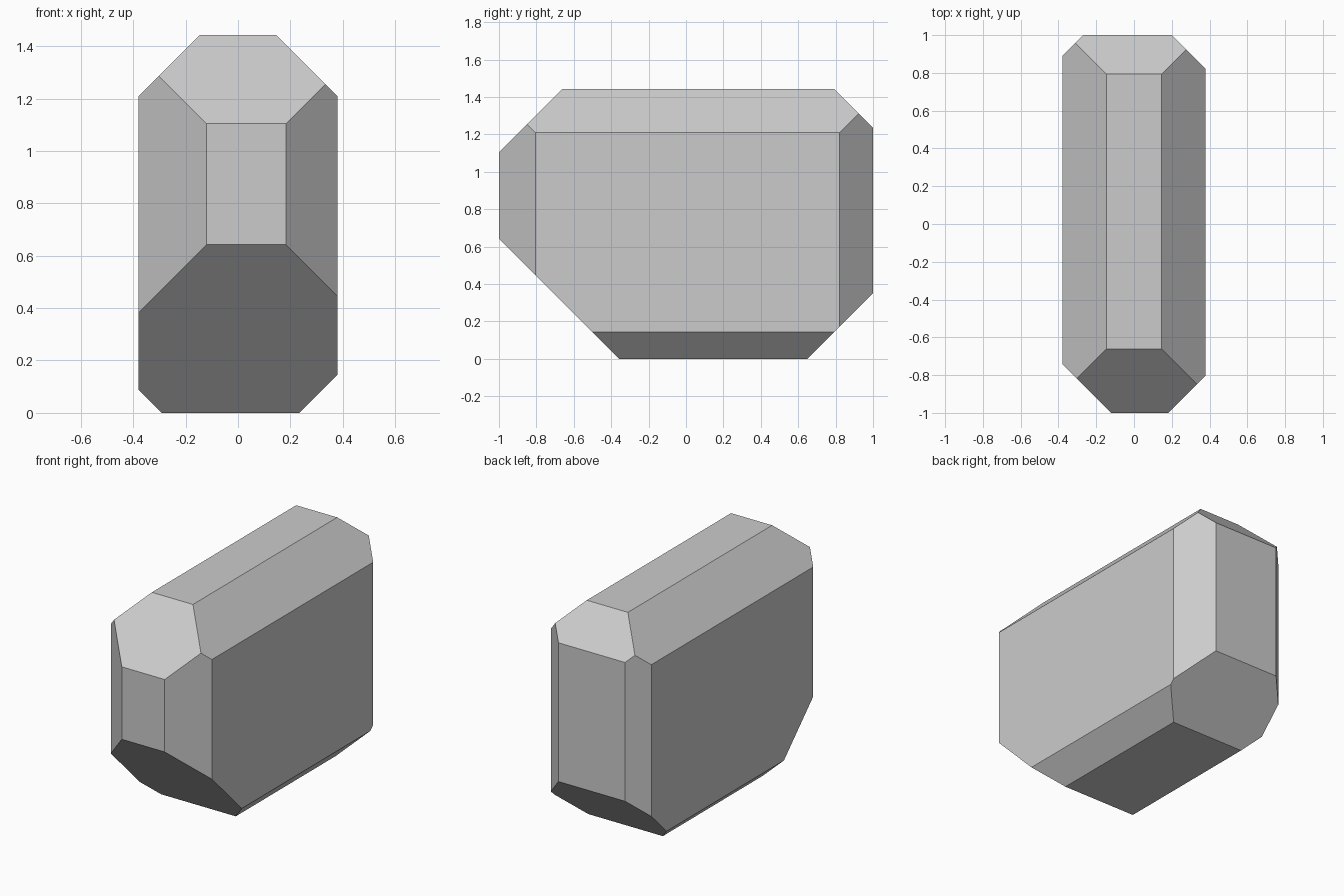
import bpy, bmesh
from mathutils import Vector

if "Cube" in bpy.data.objects:
    bpy.data.objects.remove(bpy.data.objects["Cube"])

# Chamfer planes: 45-degree outward direction and offset (direction . point = offset)
CHAMFERS = [
    # upright corners
    ((-1, 1, 0), 1.27), ((1, 1, 0), 1.20), ((-1, -1, 0), 1.12), ((1, -1, 0), 1.183),
    # long top and bottom edges
    ((-1, 0, 1), 1.588), ((1, 0, 1), 1.588), ((-1, 0, -1), 0.291), ((1, 0, -1), 0.235),
    # front and back top and bottom edges
    ((0, -1, 1), 2.104), ((0, 1, 1), 2.236), ((0, -1, -1), 0.358), ((0, 1, -1), 0.649),
]
SIZE = Vector((0.758, 2.0, 1.443))

# Base block standing on the ground
bm = bmesh.new()
bmesh.ops.create_cube(bm, size=1)
for v in bm.verts:
    v.co = Vector((v.co.x * SIZE.x, v.co.y * SIZE.y, (v.co.z + 0.5) * SIZE.z))

# Slice off each edge and cap the cut
for direction, offset in CHAMFERS:
    n = Vector(direction)
    bmesh.ops.bisect_plane(bm, geom=bm.verts[:] + bm.edges[:] + bm.faces[:], dist=1e-5,
                           plane_co=n * offset / n.length_squared, plane_no=n,
                           clear_outer=True)
    rim = [e for e in bm.edges if e.is_boundary]
    bmesh.ops.holes_fill(bm, edges=rim, sides=0)

bmesh.ops.recalc_face_normals(bm, faces=bm.faces[:])
mesh = bpy.data.meshes.new("chamfered_block")
bm.to_mesh(mesh)
bm.free()
bpy.context.collection.objects.link(bpy.data.objects.new("chamfered_block", mesh))
